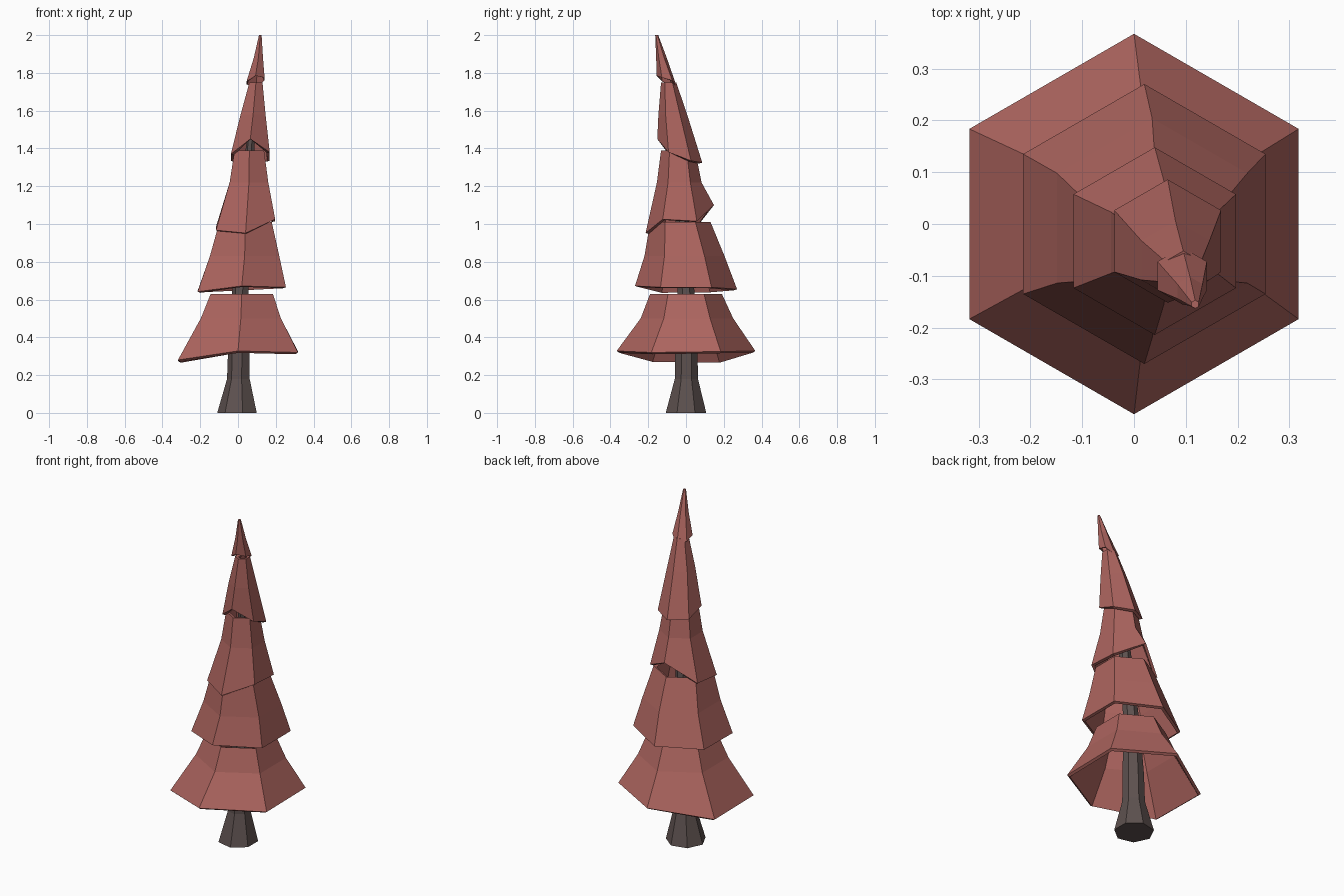
import bpy
import bmesh
from math import cos, sin, radians, tau

if "Cube" in bpy.data.objects:
    bpy.data.objects.remove(bpy.data.objects["Cube"])


def material(name, color):
    m = bpy.data.materials.new(name)
    m.diffuse_color = (*color, 1)
    m.use_nodes = True
    m.node_tree.nodes["Principled BSDF"].inputs["Base Color"].default_value = m.diffuse_color
    return m


def ring(x, y, r, z, sides, start):
    """Clockwise-seen polygon; z may be one height or one per corner."""
    heights = z if isinstance(z, list) else [z] * sides
    return [(x + r * cos(start - tau * i / sides),
             y + r * sin(start - tau * i / sides), heights[i]) for i in range(sides)]


def loft(name, rings, mat, cap_bottom=False, cap_top=False):
    bm = bmesh.new()
    loops = [[bm.verts.new(p) for p in pts] for pts in rings]
    n = len(loops[0])
    for low, high in zip(loops, loops[1:]):
        for i in range(n):
            j = (i + 1) % n
            bm.faces.new((low[j], low[i], high[i], high[j]))
    if cap_bottom:
        bm.faces.new(loops[0])
    if cap_top:
        bm.faces.new(loops[-1][::-1])
    mesh = bpy.data.meshes.new(name)
    bm.to_mesh(mesh)
    bm.free()
    mesh.materials.append(mat)
    obj = bpy.data.objects.new(name, mesh)
    bpy.context.collection.objects.link(obj)
    return obj


bark = material("bark", (0.11, 0.082, 0.078))
foliage = material("foliage", (0.42, 0.13, 0.115))

# Seven-sided flared trunk that leans with the crown
trunk = [(0, 0, .11, 0), (.005, .002, .063, .18), (.008, .002, .06, .35),
         (.015, 0, .045, .65), (.05, -.03, .032, 1.2), (.085, -.08, .015, 1.65)]
loft("trunk", [ring(*t, 7, radians(180)) for t in trunk], bark, True, True)

# Foliage skirts: drooping rim, middle and top rings as (x, y, radius, height);
# rim heights run back, back right, front right, front, front left, back left
tiers = [
    [(0, 0, .367, [.328, .325, .32, .328, .28, .275]),
     (.015, .005, .245, .5), (.02, 0, .19, .63)],
    [(.02, 0, .27, [.655, .665, .665, .672, .642, .645]),
     (.035, -.008, .212, .83), (.04, -.03, .16, 1.01)],
    [(.04, -.033, .181, [1.1, 1.015, 1.025, .952, .967, .985]),
     (.058, -.036, .118, 1.22), (.06, -.042, .09, 1.39)],
    [(.065, -.033, .119, [1.325, 1.335, 1.38, 1.45, 1.37, 1.335]),
     (.08, -.07, .076, 1.58), (.095, -.092, .04, 1.75)],
    [(.093, -.1, .055, [1.715, 1.76, 1.775, 1.785, 1.755, 1.74]),
     (.108, -.13, .028, 1.88), (.118, -.155, .008, 2.0)],
]
for k, tier in enumerate(tiers):
    last = k == len(tiers) - 1
    skirt = loft(f"foliage_tier_{k + 1}", [ring(*t, 6, radians(90)) for t in tier],
                 foliage, cap_top=last)
    shell = skirt.modifiers.new("thickness", 'SOLIDIFY')
    shell.thickness = .006 if last else .018
    shell.offset = -1
